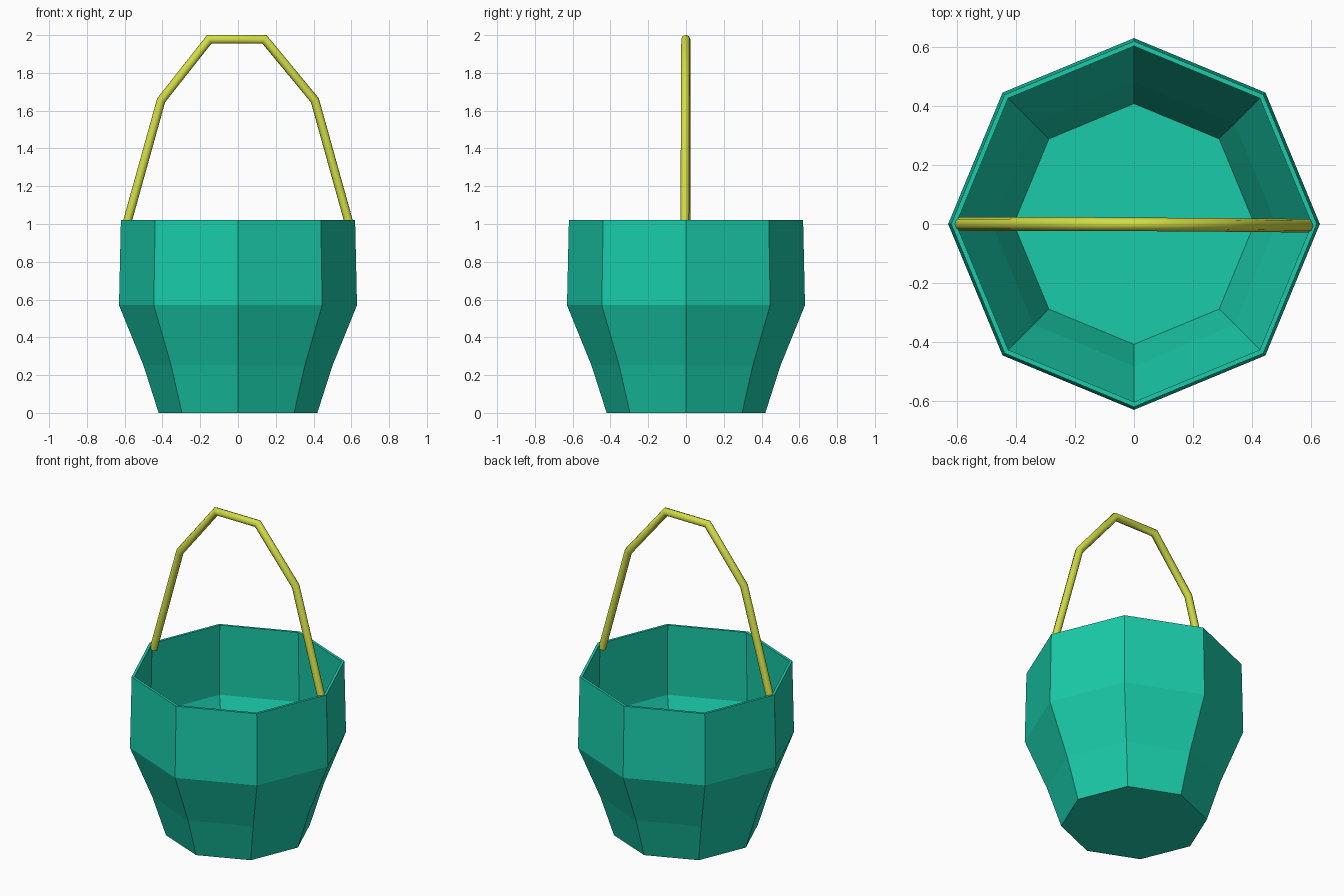
import bpy, bmesh, math
from mathutils import Vector

if "Cube" in bpy.data.objects:
    bpy.data.objects.remove(bpy.data.objects["Cube"])


def material(name, rgb):
    m = bpy.data.materials.new(name)
    m.diffuse_color = (*rgb, 1)
    m.use_nodes = True
    m.node_tree.nodes["Principled BSDF"].inputs["Base Color"].default_value = m.diffuse_color
    return m


def loft(name, rings, mat, smooth=False):
    """Skin a list of equal-length point rings and cap both ends."""
    bm = bmesh.new()
    vs = [[bm.verts.new(p) for p in ring] for ring in rings]
    n = len(vs[0])
    for a, b in zip(vs, vs[1:]):
        for i in range(n):
            j = (i + 1) % n
            bm.faces.new((a[i], a[j], b[j], b[i]))
    bm.faces.new(vs[0][::-1])
    bm.faces.new(vs[-1])
    bmesh.ops.recalc_face_normals(bm, faces=bm.faces)
    me = bpy.data.meshes.new(name)
    bm.to_mesh(me)
    bm.free()
    me.materials.append(mat)
    ob = bpy.data.objects.new(name, me)
    bpy.context.collection.objects.link(ob)
    if smooth:
        bpy.context.view_layer.objects.active = ob
        ob.select_set(True)
        bpy.ops.object.shade_smooth_by_angle(angle=math.radians(50))
        ob.select_set(False)
    return ob


green = material("green", (0.01, 0.6, 0.4))
yellow = material("yellow", (0.65, 0.72, 0.06))

# Octagonal bucket: outside wall up, over the rim, inside wall down to the floor
profile = [(0.42, 0), (0.50, 0.25), (0.63, 0.57), (0.62, 1.02),
           (0.603, 1.02), (0.612, 0.575), (0.482, 0.255), (0.408, 0.02)]
loft("bucket", [[(r * math.cos(i * math.pi / 4), r * math.sin(i * math.pi / 4), z)
                 for i in range(8)] for r, z in profile], green)

# Angular bail handle: round tube with mitred bends
path = [Vector(p) for p in [(-0.592, 0, 0.99), (-0.407, 0, 1.655), (-0.152, 0, 1.978),
                            (0.14, -0.002, 1.978), (0.407, -0.004, 1.655),
                            (0.592, -0.006, 0.99)]]
radius, sides = 0.023, 8
side = Vector((0, 1, 0))
rings = []
for k, p in enumerate(path):
    d_in = (p - path[max(k - 1, 0)]).normalized()
    d_out = (path[min(k + 1, len(path) - 1)] - p).normalized()
    tangent = (d_in + d_out).normalized()
    stretch = 1 / tangent.dot(d_out if d_out.length else d_in)
    out = tangent.cross(side).normalized() * stretch
    rings.append([p + radius * (math.cos(a) * out + math.sin(a) * side)
                  for a in (2 * math.pi * i / sides for i in range(sides))])
loft("handle", rings, yellow, smooth=True)
